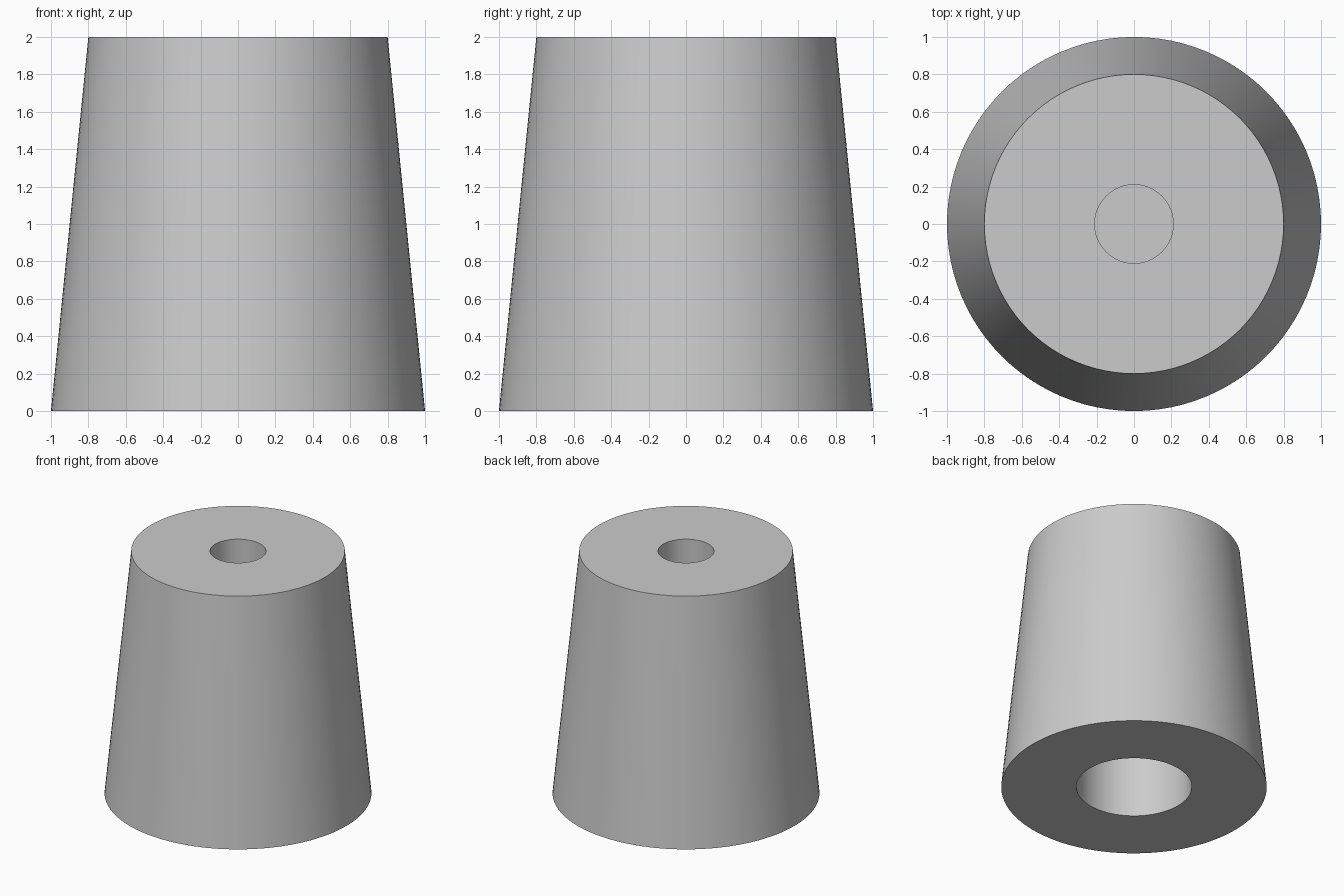
import bpy, bmesh, math

if "Cube" in bpy.data.objects:
    bpy.data.objects.remove(bpy.data.objects["Cube"])

SEGMENTS = 96

# Closed profile (radius, height): tapered body, blind hole above, wide socket below
PROFILE = [
    (0.0, 1.2), (0.21, 1.2), (0.21, 2.0),   # upper hole
    (0.8, 2.0), (1.0, 0.0),                 # rim and tapered outer wall
    (0.435, 0.0), (0.435, 1.0), (0.0, 1.0), # lower socket
]

# Spin the profile about the z axis
bm = bmesh.new()
verts = [bm.verts.new((r, 0, z)) for r, z in PROFILE]
edges = [bm.edges.new(pair) for pair in zip(verts, verts[1:])]
bmesh.ops.spin(bm, geom=verts + edges, cent=(0, 0, 0), axis=(0, 0, 1),
               angle=math.tau, steps=SEGMENTS)
bmesh.ops.remove_doubles(bm, verts=bm.verts, dist=1e-4)
bmesh.ops.recalc_face_normals(bm, faces=bm.faces)

mesh = bpy.data.meshes.new("tapered_foot")
bm.to_mesh(mesh)
bm.free()
foot = bpy.data.objects.new("tapered_foot", mesh)
bpy.context.collection.objects.link(foot)

# Plain grey finish
grey = bpy.data.materials.new("light_grey")
grey.diffuse_color = (0.6, 0.6, 0.6, 1)
grey.use_nodes = True
grey.node_tree.nodes["Principled BSDF"].inputs["Base Color"].default_value = grey.diffuse_color
mesh.materials.append(grey)

# Smooth walls, sharp rims
bpy.context.view_layer.objects.active = foot
foot.select_set(True)
bpy.ops.object.shade_smooth_by_angle(angle=math.radians(30))
